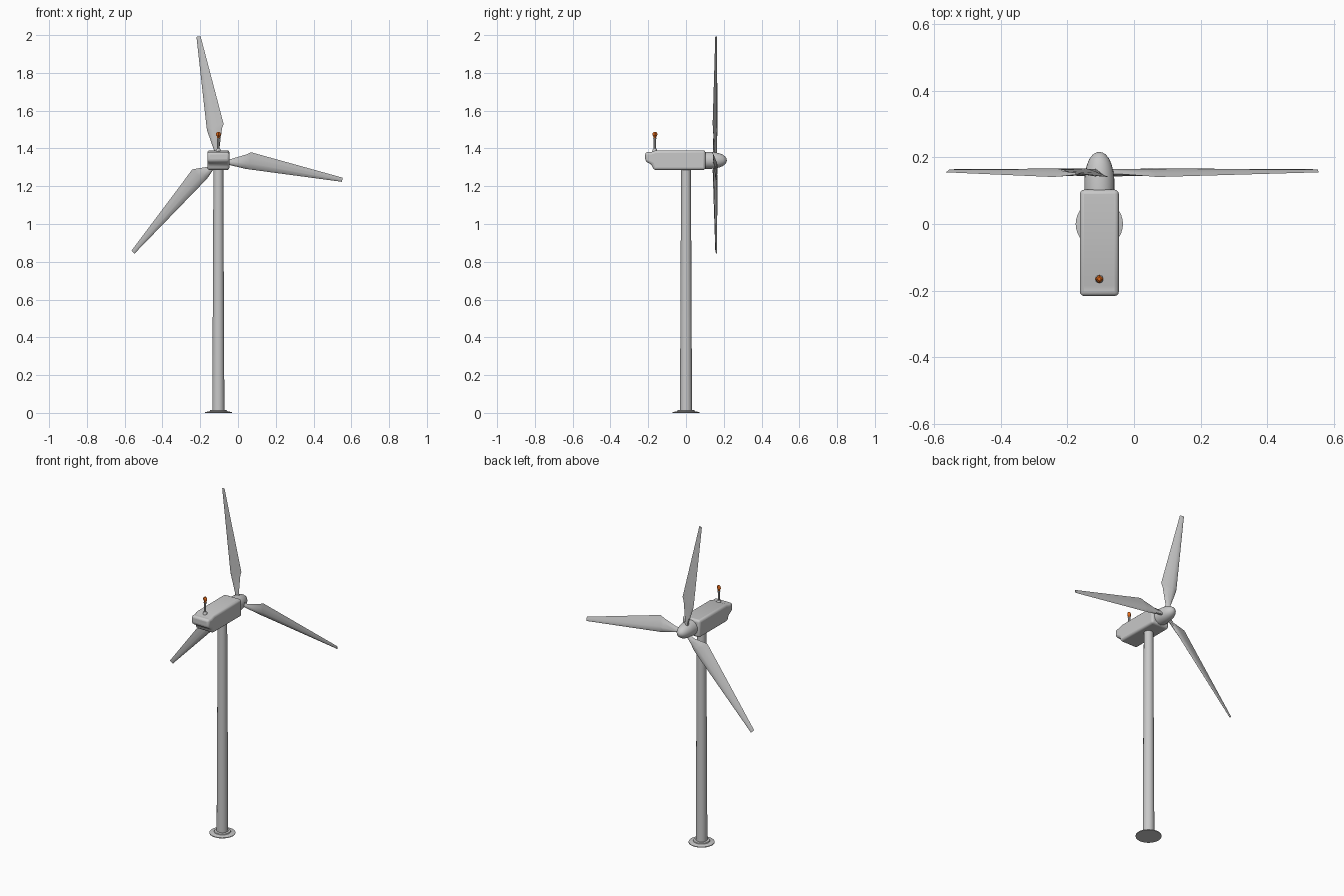
import bpy, bmesh, math
from mathutils import Vector

if "Cube" in bpy.data.objects:
    bpy.data.objects.remove(bpy.data.objects["Cube"])

CX, HZ = -0.104, 1.337   # tower axis x, rotor axis height


def material(name, rgb):
    m = bpy.data.materials.new(name)
    m.diffuse_color = (*rgb, 1)
    m.use_nodes = True
    m.node_tree.nodes["Principled BSDF"].inputs["Base Color"].default_value = m.diffuse_color
    return m


GREY = material("light_grey", (0.58, 0.58, 0.58))
ORANGE = material("warning_orange", (0.75, 0.14, 0.01))


def finish(name, bm, mat, angle=40):
    bmesh.ops.remove_doubles(bm, verts=bm.verts, dist=1e-5)
    bmesh.ops.recalc_face_normals(bm, faces=bm.faces)
    me = bpy.data.meshes.new(name)
    bm.to_mesh(me)
    bm.free()
    ob = bpy.data.objects.new(name, me)
    bpy.context.collection.objects.link(ob)
    me.materials.append(mat)
    if angle:
        bpy.ops.object.select_all(action='DESELECT')
        ob.select_set(True)
        bpy.context.view_layer.objects.active = ob
        bpy.ops.object.shade_smooth_by_angle(angle=math.radians(angle))
    return ob


def loft(name, rings, mat, angle=40):
    """Skin a list of equal-length point rings and cap both ends."""
    bm = bmesh.new()
    vs = [[bm.verts.new(p) for p in r] for r in rings]
    n = len(rings[0])
    for a, b in zip(vs, vs[1:]):
        for i in range(n):
            j = (i + 1) % n
            bm.faces.new((a[i], a[j], b[j], b[i]))
    bm.faces.new(vs[0])
    bm.faces.new(vs[-1])
    return finish(name, bm, mat, angle)


def turned(name, profile, mat, sides, origin, along_y=False, angle=40):
    """Revolve (radius, distance) pairs about z, or about y."""
    rings = []
    for r, h in profile:
        ring = []
        for i in range(sides):
            a = 2 * math.pi * i / sides
            u, v = r * math.cos(a), r * math.sin(a)
            ring.append(Vector(origin) + Vector((u, h, v) if along_y else (u, v, h)))
        rings.append(ring)
    return loft(name, rings, mat, angle)


# Tower and its foot
turned("tower", [(0.032, 0.006), (0.026, 1.30)], GREY, 24, (CX, 0, 0))
turned("tower_foot", [(0.071, 0), (0.071, 0.004), (0.046, 0.009), (0.044, 0.014), (0.031, 0.016)],
       GREY, 32, (CX, 0, 0), angle=25)

# Nacelle: side profile (y, z) extruded across x, edges rounded
side = [(0.103, 1.286), (0.103, 1.39), (-0.16, 1.39), (-0.185, 1.381), (-0.216, 1.381),
        (-0.216, 1.332), (-0.182, 1.315), (-0.172, 1.286)]
nacelle = loft("nacelle", [[(CX + s * 0.0585, y, z) for y, z in side] for s in (-1, 1)], GREY, 45)
bev = nacelle.modifiers.new("rounding", 'BEVEL')
bev.width = 0.013
bev.segments = 3
bev.limit_method = 'ANGLE'
bev.angle_limit = math.radians(35)

# Rotor hub with rounded nose
turned("hub", [(0.045, 0.095), (0.045, 0.135), (0.042, 0.158), (0.037, 0.178), (0.030, 0.195),
               (0.020, 0.208), (0.010, 0.214), (0.002, 0.216)], GREY, 24, (CX, 0, HZ), along_y=True)

# Blades: lens section as (chord fraction, thickness fraction)
SECTION = [(0, 0), (0.1, 0.65), (0.35, 1), (0.7, 0.5), (1, 0),
           (0.7, -0.5), (0.35, -1), (0.1, -0.65)]


def blade(name, degrees, wide, lead, trail, side):
    """Angle is clockwise from up in the front view; side says which way the wide edge points."""
    a = math.radians(degrees)
    d = Vector((math.sin(a), 0, math.cos(a)))
    p = Vector((math.cos(a), 0, -math.sin(a))) * side
    # distance out, leading edge, trailing edge, leading y, trailing y, half thickness
    stations = [(0.01, -0.014, 0.014, 0.155, 0.151, 0.011),
                (0.06, -0.015, 0.015, 0.156, 0.150, 0.011),
                (wide - 0.02, -lead, trail * 0.8, 0.162, 0.143, 0.010),
                (wide, -lead, trail, 0.163, 0.141, 0.009),
                (0.664, -0.011, 0.011, 0.163, 0.155, 0.003)]
    rings = []
    for dist, l, t, yl, yt, th in stations:
        rings.append([Vector((CX, 0, HZ)) + d * dist + p * (l + (t - l) * f)
                      + Vector((0, yl + (yt - yl) * f + th * k, 0)) for f, k in SECTION])
    loft(name, rings, GREY, 35)


blade("blade_top", -9.1, 0.185, 0.034, 0.058, 1)
blade("blade_right", 98.9, 0.165, 0.022, 0.069, -1)
blade("blade_left", 222.9, 0.130, 0.022, 0.068, 1)

# Warning light on its mast
turned("light_mast", [(0.013, 1.383), (0.012, 1.394), (0.006, 1.400), (0.006, 1.445), (0.009, 1.456)],
       GREY, 8, (CX, -0.165, 0))
turned("warning_light", [(0.007, 1.454), (0.008, 1.464), (0.0135, 1.471), (0.0125, 1.481), (0.006, 1.488)],
       ORANGE, 4, (CX, -0.165, 0), angle=0)
